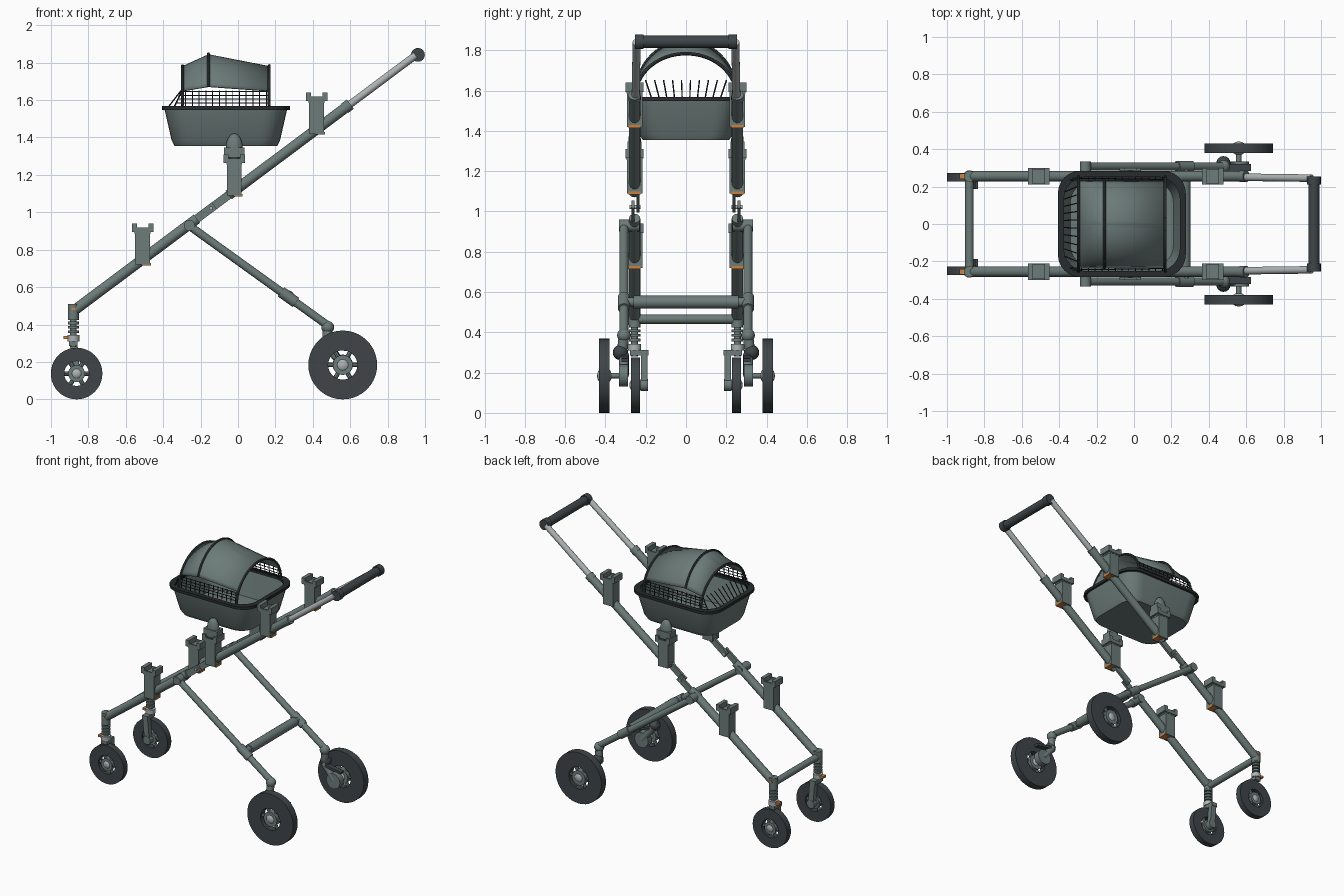
import bpy, bmesh
from math import sin, cos, pi, radians
from mathutils import Vector, Matrix

cube = bpy.data.objects.get("Cube")
if cube:
    bpy.data.objects.remove(cube, do_unlink=True)


def material(name, r, g, b):
    m = bpy.data.materials.new(name)
    m.use_nodes = True
    m.diffuse_color = (r, g, b, 1)
    m.node_tree.nodes["Principled BSDF"].inputs["Base Color"].default_value = (r, g, b, 1)
    return m


FRAME = material("grey_green", 0.15, 0.20, 0.19)
DARK = material("dark_slate", 0.05, 0.06, 0.065)
LIGHT = material("light_metal", 0.42, 0.45, 0.45)
ORANGE = material("orange", 0.60, 0.22, 0.05)
WIRE = material("near_black", 0.02, 0.025, 0.025)


def finish(name, bm, mat):
    bmesh.ops.recalc_face_normals(bm, faces=bm.faces)
    me = bpy.data.meshes.new(name)
    bm.to_mesh(me)
    bm.free()
    ob = bpy.data.objects.new(name, me)
    bpy.context.collection.objects.link(ob)
    me.materials.append(mat)
    bpy.ops.object.select_all(action='DESELECT')
    ob.select_set(True)
    bpy.context.view_layer.objects.active = ob
    bpy.ops.object.shade_smooth_by_angle(angle=radians(35))
    return ob


def add_rod(bm, a, b, r, r2=None, n=16):
    a, b = Vector(a), Vector(b)
    d = b - a
    mat = Matrix.Translation((a + b) / 2) @ d.to_track_quat('Z', 'Y').to_matrix().to_4x4()
    bmesh.ops.create_cone(bm, cap_ends=True, segments=n, radius1=r,
                          radius2=r if r2 is None else r2, depth=d.length, matrix=mat)


def rods(name, mat, segments, n=16):
    bm = bmesh.new()
    for a, b, r in segments:
        add_rod(bm, a, b, r, n=n)
    return finish(name, bm, mat)


def boxes(name, mat, items):
    """Each item is a centre, a size and a tilt about y."""
    bm = bmesh.new()
    for c, size, tilt in items:
        m = Matrix.Translation(c) @ Matrix.Rotation(tilt, 4, 'Y') @ Matrix.Diagonal((*size, 1))
        bmesh.ops.create_cube(bm, size=1, matrix=m)
    return finish(name, bm, mat)


def ball(name, mat, c, r, scale=(1, 1, 1)):
    bm = bmesh.new()
    m = Matrix.Translation(c) @ Matrix.Diagonal((*scale, 1))
    bmesh.ops.create_uvsphere(bm, u_segments=16, v_segments=10, radius=r, matrix=m)
    return finish(name, bm, mat)


def loft(bm, rings, closed=True):
    vs = [[bm.verts.new(p) for p in ring] for ring in rings]
    for r0, r1 in zip(vs, vs[1:]):
        n = len(r0)
        for i in range(n if closed else n - 1):
            j = (i + 1) % n
            bm.faces.new((r0[i], r0[j], r1[j], r1[i]))
    return vs


def wheel(name, x, y, r, half, hole):
    # Tyre ring, open rim with spokes, domed hub
    profile = [(hole, -half), (r, -half), (r, half), (hole, half), (hole, -half)]
    rings = [[(x + q * cos(t), y + w, r + q * sin(t))
              for t in [2 * pi * i / 40 for i in range(40)]] for q, w in profile]
    bm = bmesh.new()
    loft(bm, rings)
    bmesh.ops.remove_doubles(bm, verts=bm.verts, dist=1e-5)
    finish(name + "_tyre", bm, DARK)
    spokes = []
    for i in range(6):
        t = pi * i / 3
        spokes.append(((x, y, r), (x + hole * 1.05 * cos(t), y, r + hole * 1.05 * sin(t)), 0.012))
    rods(name + "_spokes", FRAME, spokes, 8)
    rods(name + "_hub", FRAME, [((x, y - half, r), (x, y + half, r), hole * 0.68)], 24)
    ball(name + "_hub_cap", LIGHT, (x, y, r), hole * 0.55, (1, 0.85, 1))


def rail(x):
    """Height of the sloping main rail at x."""
    return 0.48 + (x + 0.87) * 0.747


TILT = -0.642
for s, side in ((1, "left"), (-1, "right")):
    Y = 0.255 * s

    # Main rails, hinge and telescopic handle tubes
    rods(side + "_main_rail", FRAME, [
        ((-0.88, Y, rail(-0.88)), (-0.22, Y, rail(-0.22)), 0.028),
        ((-0.05, Y, rail(-0.05)), (0.60, Y, rail(0.60)), 0.028)])
    rods(side + "_rail_collar", FRAME, [((0.57, Y, rail(0.57)), (0.6, Y, rail(0.6)), 0.031)])
    boxes(side + "_hinge_plates", FRAME, [
        ((-0.195, 0.263 * s, rail(-0.195)), (0.17, 0.016, 0.045), TILT),
        ((-0.09, 0.238 * s, rail(-0.09)), (0.17, 0.016, 0.045), TILT)])
    rods(side + "_hinge_bolts", LIGHT, [((-0.145, 0.225 * s, rail(-0.145)),
                                         (-0.145, 0.28 * s, rail(-0.145)), 0.01)])
    rods(side + "_handle_tube", LIGHT, [((0.58, 0.25 * s, rail(0.58)),
                                         (0.95, 0.245 * s, rail(0.95)), 0.02)])
    rods(side + "_grip_end", DARK, [((0.962, 0.212 * s, 1.842), (0.962, 0.253 * s, 1.842), 0.037)])

    # Rear leg
    L = 0.308 * s
    rods(side + "_rear_leg", FRAME, [
        ((-0.27, L, 0.935), (0.48, L, 0.395), 0.022),
        ((0.23, L, 0.575), (0.31, L, 0.518), 0.03),
        ((-0.26, 0.23 * s, 0.93), (-0.26, 0.333 * s, 0.93), 0.03)])
    ball(side + "_leg_knuckle", FRAME, (0.48, L, 0.385), 0.034)

    # Rear swing arm, axle and brake pedal
    rods(side + "_swing_arm", FRAME, [
        ((0.48, L, 0.385), (0.475, 0.318 * s, 0.29), 0.026),
        ((0.475, L, 0.29), (0.56, L, 0.185), 0.024),
        ((0.56, 0.288 * s, 0.185), (0.56, 0.333 * s, 0.185), 0.055),
        ((0.56, 0.30 * s, 0.185), (0.56, 0.42 * s, 0.185), 0.014)])
    ball(side + "_brake_joint", DARK, (0.478, 0.325 * s, 0.30), 0.038)
    boxes(side + "_brake_pedal", DARK, [((0.56, 0.302 * s, 0.27), (0.13, 0.035, 0.018), 0.15)])
    wheel(side + "_rear_wheel", 0.56, 0.405 * s, 0.184, 0.026, 0.078)

    # Front caster: sleeve, spring, fork
    X = -0.88
    rods(side + "_caster_sleeve", FRAME, [((X, Y, 0.435), (X, Y, 0.51), 0.03),
                                          ((X, Y, 0.28), (X, Y, 0.44), 0.017)])
    rods(side + "_caster_spring", FRAME, [((X, Y, z), (X, Y, z + 0.014), 0.029)
                                          for z in (0.355, 0.378, 0.401, 0.424)])
    rods(side + "_caster_collar", LIGHT, [((X, Y, 0.31), (X, Y, 0.343), 0.032)])
    boxes(side + "_caster_lever", ORANGE, [((-0.918, Y, 0.33), (0.03, 0.03, 0.016), 0),
                                           ((-0.88, Y, 0.485), (0.02, 0.063, 0.012), 0)])
    boxes(side + "_caster_fork", FRAME, [
        ((X, 0.232 * s, 0.298), (0.045, 0.09, 0.028), 0),
        ((-0.872, 0.207 * s, 0.225), (0.04, 0.034, 0.17), -0.09)])
    rods(side + "_caster_axle", FRAME, [((-0.865, 0.188 * s, 0.138), (-0.865, 0.226 * s, 0.138), 0.03),
                                        ((-0.865, 0.2 * s, 0.138), (-0.865, 0.272 * s, 0.138), 0.012)])
    wheel(side + "_front_wheel", -0.863, 0.25 * s, 0.138, 0.022, 0.066)

    # Mounting sockets along the rail
    for k, (bx, z0) in enumerate(((-0.51, 0.72), (-0.02, 1.09), (0.42, 1.42))):
        top = z0 + 0.215
        items = [((bx, Y, z0 + 0.09), (0.08, 0.076, 0.18), 0),
                 ((bx, Y, top - 0.04), (0.085, 0.08, 0.02), 0)]
        for e in (1, -1):
            items.append(((bx + 0.044 * e, Y, top - 0.018), (0.027, 0.09, 0.045), 0))
            items.append(((bx, Y + 0.04 * e, top - 0.03), (0.08, 0.01, 0.026), 0))
        boxes("%s_socket_%d" % (side, k + 1), FRAME, items)
        boxes("%s_socket_latch_%d" % (side, k + 1), ORANGE,
              [((bx + 0.02, Y, z0 + 0.002), (0.05, 0.06, 0.014), 0)])

    # Plug that holds the basket on the middle socket
    boxes(side + "_basket_plug", FRAME, [((-0.02, Y, 1.32), (0.11, 0.07, 0.055), 0)])
    ball(side + "_basket_plug_dome", FRAME, (-0.02, Y, 1.345), 0.045, (1, 0.7, 1.7))

# Cross bars and grip
rods("front_cross_bar", FRAME, [((-0.88, -0.25, 0.465), (-0.88, 0.25, 0.465), 0.023)])
rods("rear_cross_bar", FRAME, [((0.27, -0.26, 0.55), (0.27, 0.26, 0.55), 0.032),
                               ((0.27, -0.31, 0.55), (0.27, 0.31, 0.55), 0.022)])
rods("handle_grip", DARK, [((0.962, -0.23, 1.842), (0.962, 0.23, 1.842), 0.03)], 20)


def rounded(cx, hx, hy, r, z, n=7):
    pts = []
    for q, (sx, sy) in enumerate(((1, 1), (-1, 1), (-1, -1), (1, -1))):
        for i in range(n):
            t = pi / 2 * (q + i / (n - 1))
            pts.append((cx + sx * (hx - r) + r * cos(t), sy * (hy - r) + r * sin(t), z))
    return pts


# Hollow basket tub
C = -0.065
bm = bmesh.new()
vs = loft(bm, [rounded(C, 0.275, 0.215, 0.10, 1.355), rounded(C, 0.29, 0.235, 0.11, 1.385),
               rounded(C, 0.33, 0.272, 0.12, 1.56), rounded(C, 0.315, 0.257, 0.11, 1.56),
               rounded(C, 0.275, 0.22, 0.10, 1.375)])
bm.faces.new(vs[0])
bm.faces.new(vs[-1])
finish("basket_tub", bm, FRAME)

bm = bmesh.new()
loft(bm, [rounded(C, a, a - 0.058, 0.12, z) for a, z in
          ((0.325, 1.548), (0.342, 1.548), (0.342, 1.568), (0.31, 1.568), (0.31, 1.548), (0.325, 1.548))])
finish("basket_rim", bm, WIRE)

# Canopy: three arches joined by a sheet
BASE = 1.57
ARCHES = ((-0.297, 0.212), (-0.158, 0.275), (0.167, 0.212))


def arch(x, h, lo, n=24, grow=0.0):
    ts = [radians(lo + (180 - 2 * lo) * i / n) for i in range(n + 1)]
    return [(x, (0.25 + grow) * cos(t), BASE + (h + grow) * sin(t)) for t in ts]


bm = bmesh.new()
loft(bm, [arch(x, h, 22) for x, h in ARCHES], closed=False)
canopy = finish("canopy_sheet", bm, FRAME)
canopy.modifiers.new("thickness", 'SOLIDIFY').thickness = 0.008
for name, (x, h), lo in zip(("front", "middle", "rear"), ARCHES, (0, 22, 0)):
    pts = arch(x, h, lo, grow=0.002)
    rods("canopy_rib_" + name, DARK, [(a, b, 0.008) for a, b in zip(pts, pts[1:])], 8)

# Wire guards: side grids and a fanned end
wires = []
for s in (1, -1):
    for z in (1.585, 1.605, 1.625, 1.645):
        wires.append(((-0.335 + (z - BASE) * 0.45, 0.245 * s, z), (0.165, 0.238 * s, z), 0.003))
    for i in range(13):
        x = -0.28 + i * 0.036
        wires.append(((x, 0.25 * s, 1.56), (x, 0.238 * s, 1.65), 0.003))
    wires.append(((-0.34, 0.235 * s, 1.565), (-0.30, 0.235 * s, 1.65), 0.004))
for i in range(10):
    f = (i - 4.5) / 4.5
    wires.append(((-0.375, 0.17 * f, 1.56), (-0.305, 0.20 * f, 1.65), 0.0035))
rods("wire_guards", WIRE, wires, 6)
